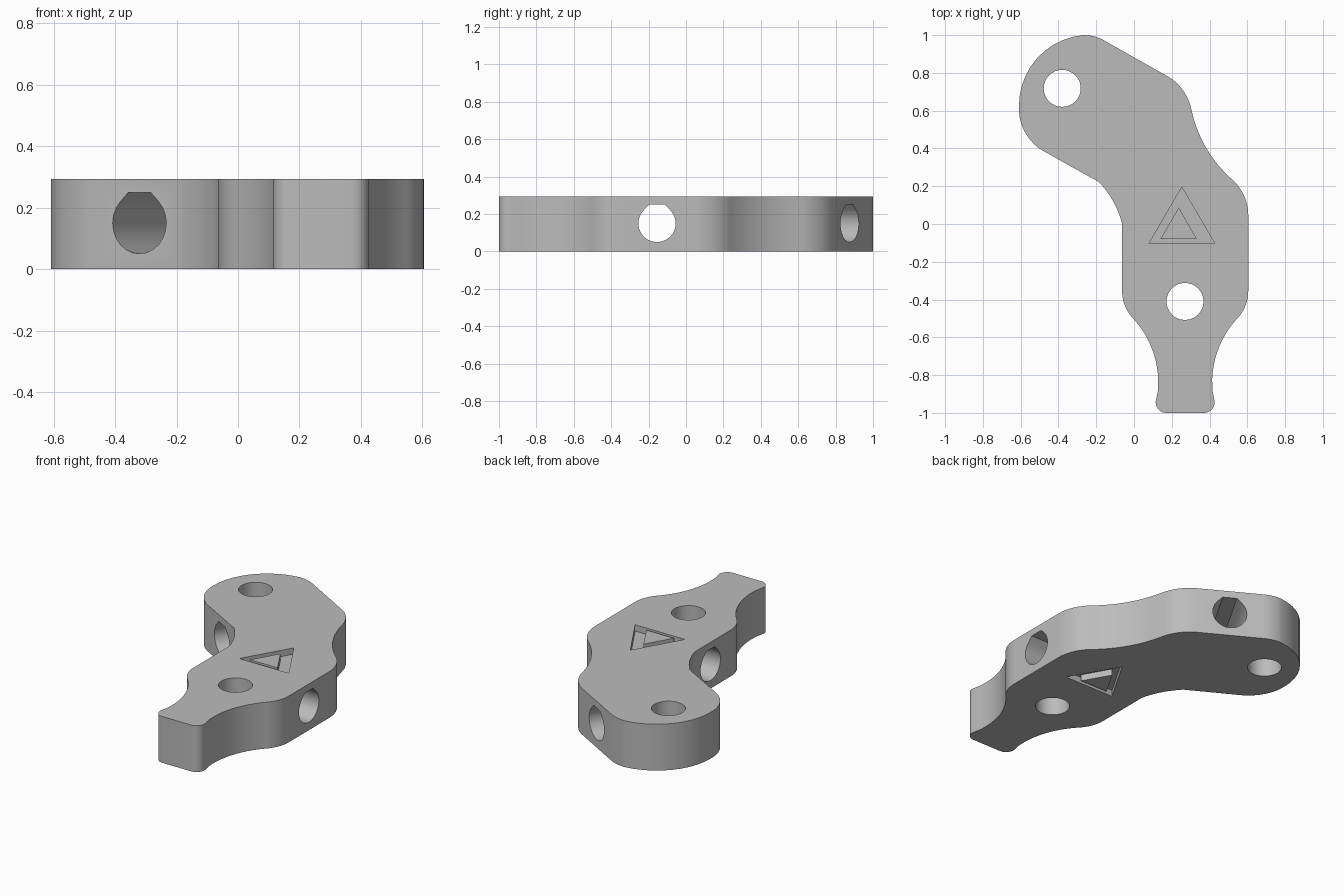
import bpy, bmesh, math
from mathutils import Matrix, Vector

HEIGHT = 0.293
AXIS_X = 0.271   # symmetry axis of the straight lower half

if "Cube" in bpy.data.objects:
    bpy.data.objects.remove(bpy.data.objects["Cube"])

grey = bpy.data.materials.new("plain grey")
grey.use_nodes = True
grey.diffuse_color = (0.5, 0.5, 0.5, 1)
grey.node_tree.nodes["Principled BSDF"].inputs["Base Color"].default_value = (0.5, 0.5, 0.5, 1)


def prism(name, outline, low, high, matrix=Matrix()):
    """Extrude a flat outline along local z from low to high."""
    bm = bmesh.new()
    face = bm.faces.new([bm.verts.new((x, y, low)) for x, y in outline])
    top = bmesh.ops.extrude_face_region(bm, geom=[face])["geom"]
    verts = [v for v in top if isinstance(v, bmesh.types.BMVert)]
    bmesh.ops.translate(bm, verts=verts, vec=(0, 0, high - low))
    bmesh.ops.transform(bm, matrix=matrix, verts=bm.verts)
    bmesh.ops.recalc_face_normals(bm, faces=bm.faces)
    mesh = bpy.data.meshes.new(name)
    bm.to_mesh(mesh)
    bm.free()
    mesh.materials.append(grey)
    obj = bpy.data.objects.new(name, mesh)
    bpy.context.collection.objects.link(obj)
    return obj


def cut(target, cutter):
    """Subtract the cutter and discard it."""
    mod = target.modifiers.new("cut", "BOOLEAN")
    mod.operation, mod.solver, mod.object = "DIFFERENCE", "EXACT", cutter
    bpy.context.view_layer.objects.active = target
    bpy.ops.object.modifier_apply(modifier=mod.name)
    bpy.data.objects.remove(cutter)


def arc(a, m, b, steps=10):
    """Points after a, up to b, on the circle through a, m and b."""
    (ax, ay), (mx, my), (bx, by) = a, m, b
    d = 2 * (ax * (my - by) + mx * (by - ay) + bx * (ay - my))
    sa, sm, sb = ax * ax + ay * ay, mx * mx + my * my, bx * bx + by * by
    c = Vector(((sa * (my - by) + sm * (by - ay) + sb * (ay - my)) / d,
                (sa * (bx - mx) + sm * (ax - bx) + sb * (mx - ax)) / d))
    r = (Vector(a) - c).length
    start = math.atan2(ay - c.y, ax - c.x)
    sweep = math.atan2(by - c.y, bx - c.x) - start
    sweep = (sweep + math.pi) % math.tau - math.pi   # every arc is under half a turn
    angles = [start + sweep * i / steps for i in range(1, steps + 1)]
    return [(c.x + r * math.cos(t), c.y + r * math.sin(t)) for t in angles]


def path(start, parts):
    """Chain lines (end,) and arcs (middle, end) into points."""
    pts = [start]
    for part in parts:
        pts += [part[0]] if len(part) == 1 else arc(pts[-1], *part)
    return pts


def circle(x, y, r, n=32):
    return [(x + r * math.cos(math.tau * i / n), y + r * math.sin(math.tau * i / n)) for i in range(n)]


# Foot and waist, left edge going up; mirrored for the other edge
foot = path((0.17, -1.0), [
    ((0.132, -0.984), (0.115, -0.94)),
    ((0.127, -0.88),),
    ((0.128, -0.82),),
    ((0.095, -0.66), (0.0, -0.505)),
    ((-0.045, -0.44), (-0.063, -0.35)),
])
mirrored_foot = [(2 * AXIS_X - x, y) for x, y in reversed(foot)]

# Bent upper half with the round lobe
upper = path(foot[-1], [
    ((-0.063, 0.0),),
    ((-0.11, 0.12), (-0.185, 0.222)),
    ((-0.49, 0.392),),
    ((-0.577, 0.485), (-0.609, 0.62)),
    ((-0.518, 0.872), (-0.27, 1.0)),
    ((-0.207, 0.992), (-0.15, 0.967)),
    ((0.195, 0.772),),
    ((0.268, 0.695), (0.304, 0.605)),
    ((0.378, 0.41), (0.507, 0.247)),
    ((0.578, 0.16), (0.605, 0.05)),
])
body = prism("bent_link_body", foot + upper[1:] + mirrored_foot, 0, HEIGHT)

# Vertical pin holes
for x, y in ((-0.38, 0.718), (0.27, -0.41)):
    cut(body, prism("pin_hole", circle(x, y, 0.098), -0.1, HEIGHT + 0.1))

# Cross holes with a flat-topped peak, one per half
R = 0.1
flat = R * math.tan(math.pi / 8)
peak = [(R * math.cos(math.radians(a)), R * math.sin(math.radians(a))) for a in range(135, 406, 15)]
peak += [(flat, R), (-flat, R)]
for x, y, turn in ((AXIS_X, -0.155, 0), (-0.155, 0.585, 60)):
    place = (Matrix.Translation((x, y, 0.15)) @ Matrix.Rotation(math.radians(turn), 4, "Z")
             @ Matrix(((0, 0, 1, 0), (1, 0, 0, 0), (0, 1, 0, 0), (0, 0, 0, 1))))
    cut(body, prism("cross_hole", peak, -0.5, 0.5, place))

# Triangular groove around a flush island, on both faces
outer = [(0.08, -0.102), (0.427, -0.102), (0.253, 0.195)]
inner = [(0.14, -0.08), (0.333, -0.08), (0.237, 0.087)]
DEPTH = 0.04
for low, high in ((HEIGHT - DEPTH, HEIGHT + 0.05), (-0.05, DEPTH)):
    groove = prism("groove", outer, low, high)
    cut(groove, prism("island", inner, low - 0.1, high + 0.1))
    cut(body, groove)

# Smooth the curved walls, keep the rims sharp
bpy.ops.object.select_all(action="DESELECT")
body.select_set(True)
bpy.context.view_layer.objects.active = body
bpy.ops.object.shade_smooth_by_angle(angle=math.radians(25))
